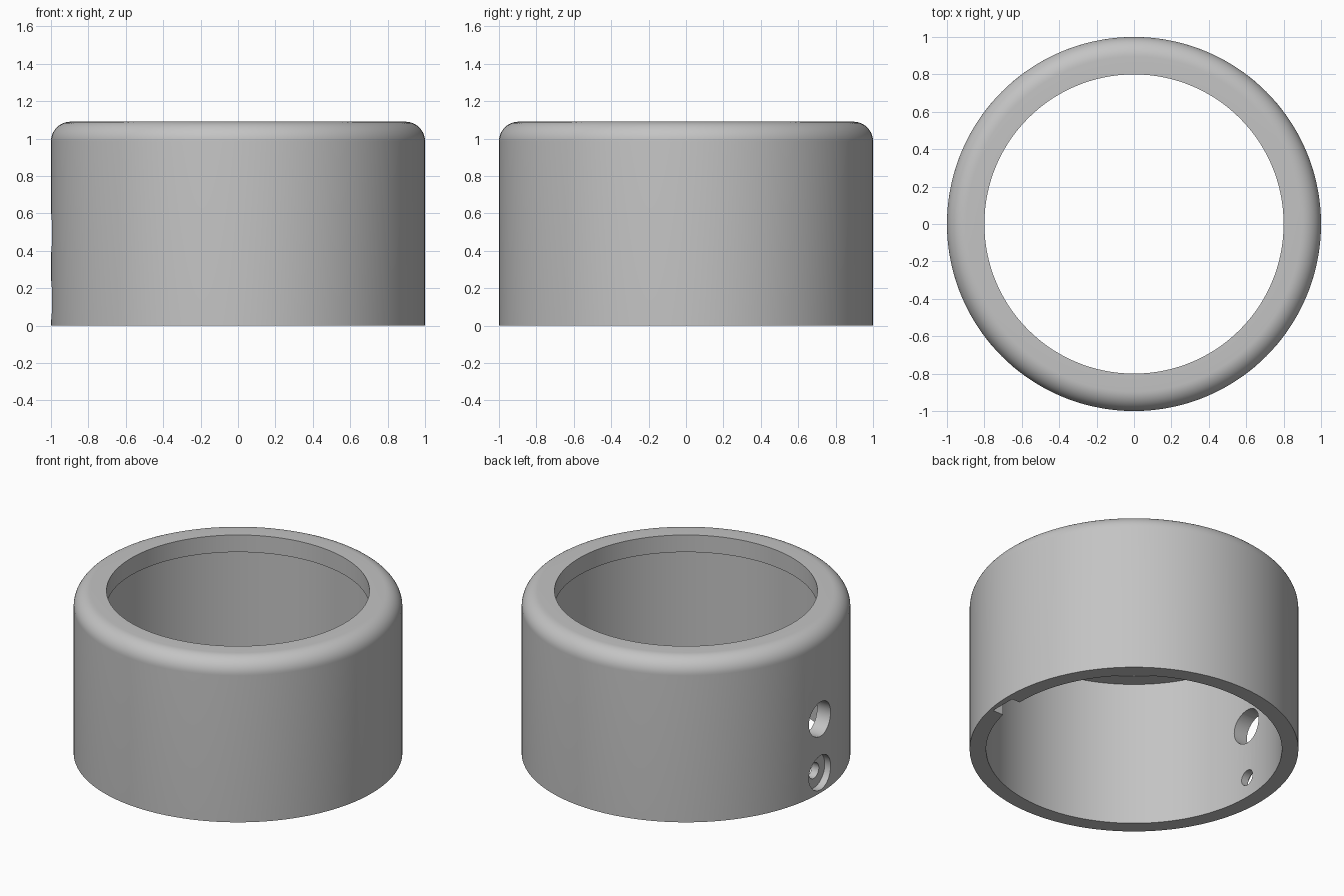
import bpy
import bmesh
from math import sin, cos, pi, radians
from mathutils import Matrix, Vector

default = bpy.data.objects.get("Cube")
if default:
    bpy.data.objects.remove(default, do_unlink=True)

# Main sizes
HEIGHT, OUTER, BORE, LIP = 1.09, 1.0, 0.9, 0.8
LEDGE_Z, ROUND, SIDES = 0.975, 0.105, 144

grey = bpy.data.materials.new("plain_grey")
grey.use_nodes = True
colour = (0.55, 0.55, 0.55, 1)
grey.diffuse_color = colour
grey.node_tree.nodes["Principled BSDF"].inputs["Base Color"].default_value = colour


def make_object(name, bm):
    bmesh.ops.recalc_face_normals(bm, faces=bm.faces)
    mesh = bpy.data.meshes.new(name)
    bm.to_mesh(mesh)
    bm.free()
    mesh.materials.append(grey)
    obj = bpy.data.objects.new(name, mesh)
    bpy.context.collection.objects.link(obj)
    return obj


def lathe(name, profile):
    """Spin a closed (radius, height) outline around z."""
    bm = bmesh.new()
    rings = []
    for i in range(SIDES):
        a = 2 * pi * i / SIDES
        rings.append([bm.verts.new((r * cos(a), r * sin(a), z)) for r, z in profile])
    count = len(profile)
    for i in range(SIDES):
        p, q = rings[i], rings[(i + 1) % SIDES]
        for j in range(count):
            k = (j + 1) % count
            bm.faces.new((p[j], q[j], q[k], p[k]))
    return make_object(name, bm)


def side_hole(name, radius, x_from, x_to, z):
    """Cylinder cutter lying along x."""
    bm = bmesh.new()
    place = Matrix.Translation(((x_from + x_to) / 2, 0, z)) @ Matrix.Rotation(radians(90), 4, "Y")
    bmesh.ops.create_cone(bm, cap_ends=True, segments=48, radius1=radius,
                          radius2=radius, depth=abs(x_to - x_from), matrix=place)
    return make_object(name, bm)


def box(name, low, high):
    bm = bmesh.new()
    low, high = Vector(low), Vector(high)
    place = Matrix.Translation((low + high) / 2) @ Matrix.Diagonal((*(high - low), 1))
    bmesh.ops.create_cube(bm, size=1, matrix=place)
    return make_object(name, bm)


# Collar: straight wall, rounded top shoulder and an inward lip
shoulder = [(OUTER - ROUND + ROUND * cos(a), HEIGHT - ROUND + ROUND * sin(a))
            for a in (radians(90) * i / 12 for i in range(13))]
collar = lathe("collar_ring", [(BORE, 0), (OUTER, 0), *shoulder,
                               (LIP, HEIGHT), (LIP, LEDGE_Z), (BORE, LEDGE_Z)])

# Cable hole, counterbored screw hole and inner key slot
cutters = [
    side_hole("cable_hole_cutter", 0.115, -1.2, -0.7, 0.495),
    side_hole("screw_head_cutter", 0.115, -1.2, -0.95, 0.135),
    side_hole("screw_hole_cutter", 0.052, -1.1, -0.7, 0.135),
    box("key_slot_cutter", (0.8, -0.19, -0.1), (0.96, -0.01, 0.5)),
]

bpy.context.view_layer.objects.active = collar
for cutter in cutters:
    cutter.hide_render = True
    cut = collar.modifiers.new(cutter.name, "BOOLEAN")
    cut.operation = "DIFFERENCE"
    cut.solver = "EXACT"
    cut.object = cutter
    bpy.ops.object.modifier_apply(modifier=cut.name)
    bpy.data.objects.remove(cutter, do_unlink=True)

# Smooth curved walls, crisp rims
bpy.ops.object.select_all(action="DESELECT")
collar.select_set(True)
bpy.ops.object.shade_smooth_by_angle(angle=radians(30))
